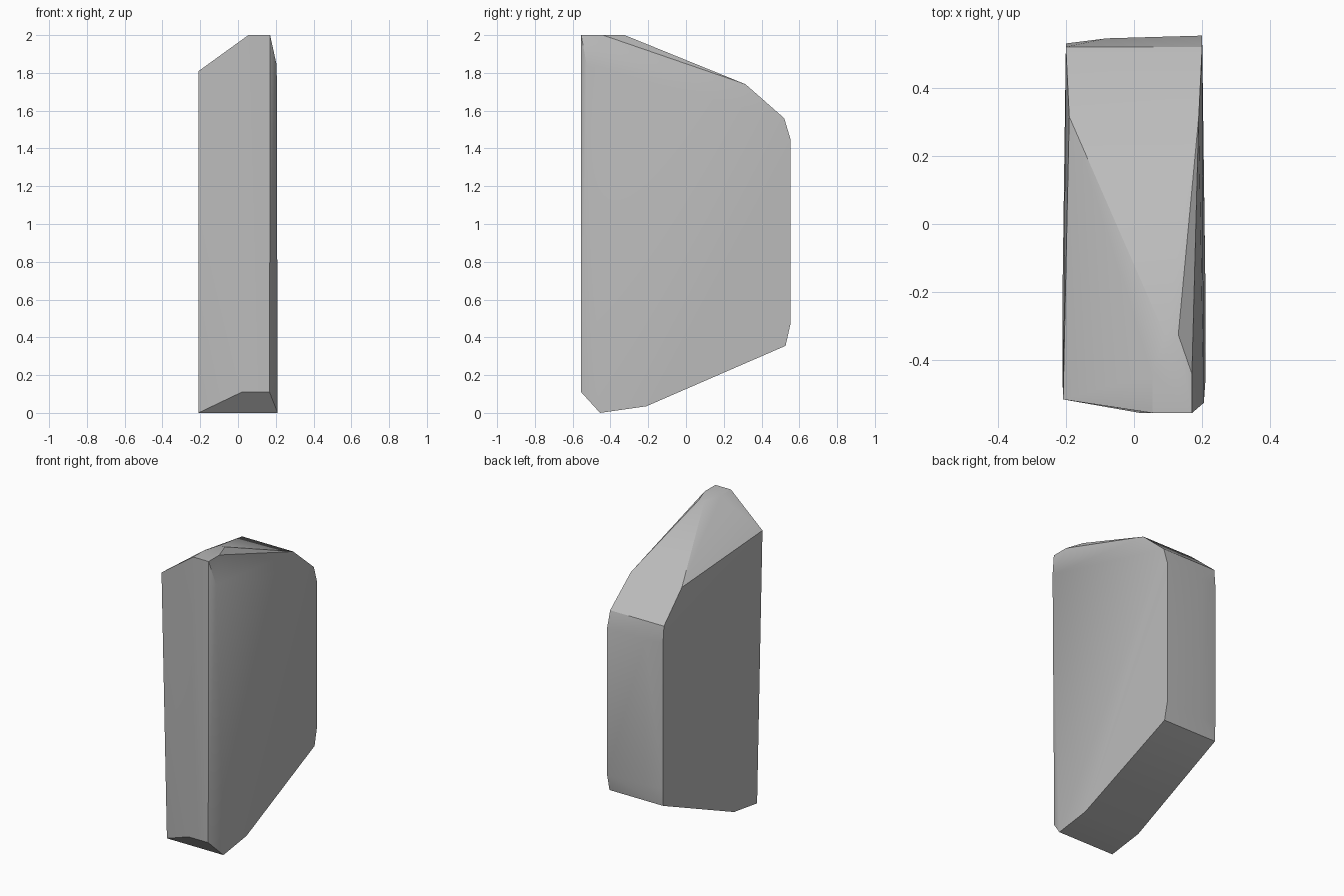
import bpy
import bmesh
import math

cube = bpy.data.objects.get("Cube")
if cube:
    bpy.data.objects.remove(cube, do_unlink=True)

# Plain stone colour
stone = bpy.data.materials.new("grey_stone")
stone.use_nodes = True
color = (0.5, 0.5, 0.5, 1)
stone.diffuse_color = color
bsdf = stone.node_tree.nodes["Principled BSDF"]
bsdf.inputs["Base Color"].default_value = color
bsdf.inputs["Roughness"].default_value = 0.8

# Side profile shared by both broad faces: half thickness, y, z
profile = [(.21, -.455, 0), (.21, -.21, .035), (.2, .527, .355),
           (.2, .52, 1.56), (.19, .315, 1.74)]
points = [(side * x, y, z) for side in (-1, 1) for x, y, z in profile]

# Flat crown
points += [(.055, -.555, 2), (.055, -.44, 2), (.09, -.325, 2),
           (.13, -.325, 2), (.17, -.44, 2), (.17, -.555, 2)]

# Front face: foot and shoulders
points += [(.02, -.555, .11), (.167, -.555, .11),
           (-.208, -.515, 1.81), (.205, -.525, 1.84)]

# Slightly bulging back
for z in (.47, 1.45):
    points += [(.2, .553, z), (-.08, .545, z), (-.2, .53, z)]

# Wrap the corners into one faceted boulder
bm = bmesh.new()
for p in points:
    bm.verts.new(p)
hull = bmesh.ops.convex_hull(bm, input=bm.verts)
loose = [v for v in bm.verts if not v.link_faces]
bmesh.ops.delete(bm, geom=loose, context='VERTS')
bmesh.ops.dissolve_limit(bm, angle_limit=math.radians(0.5),
                         verts=bm.verts, edges=bm.edges)
bmesh.ops.recalc_face_normals(bm, faces=bm.faces)
mesh = bpy.data.meshes.new("standing_stone")
bm.to_mesh(mesh)
bm.free()
mesh.materials.append(stone)

rock = bpy.data.objects.new("standing_stone", mesh)
bpy.context.collection.objects.link(rock)
bpy.ops.object.select_all(action='DESELECT')
rock.select_set(True)
bpy.context.view_layer.objects.active = rock
bpy.ops.object.shade_smooth_by_angle(angle=math.radians(30))
